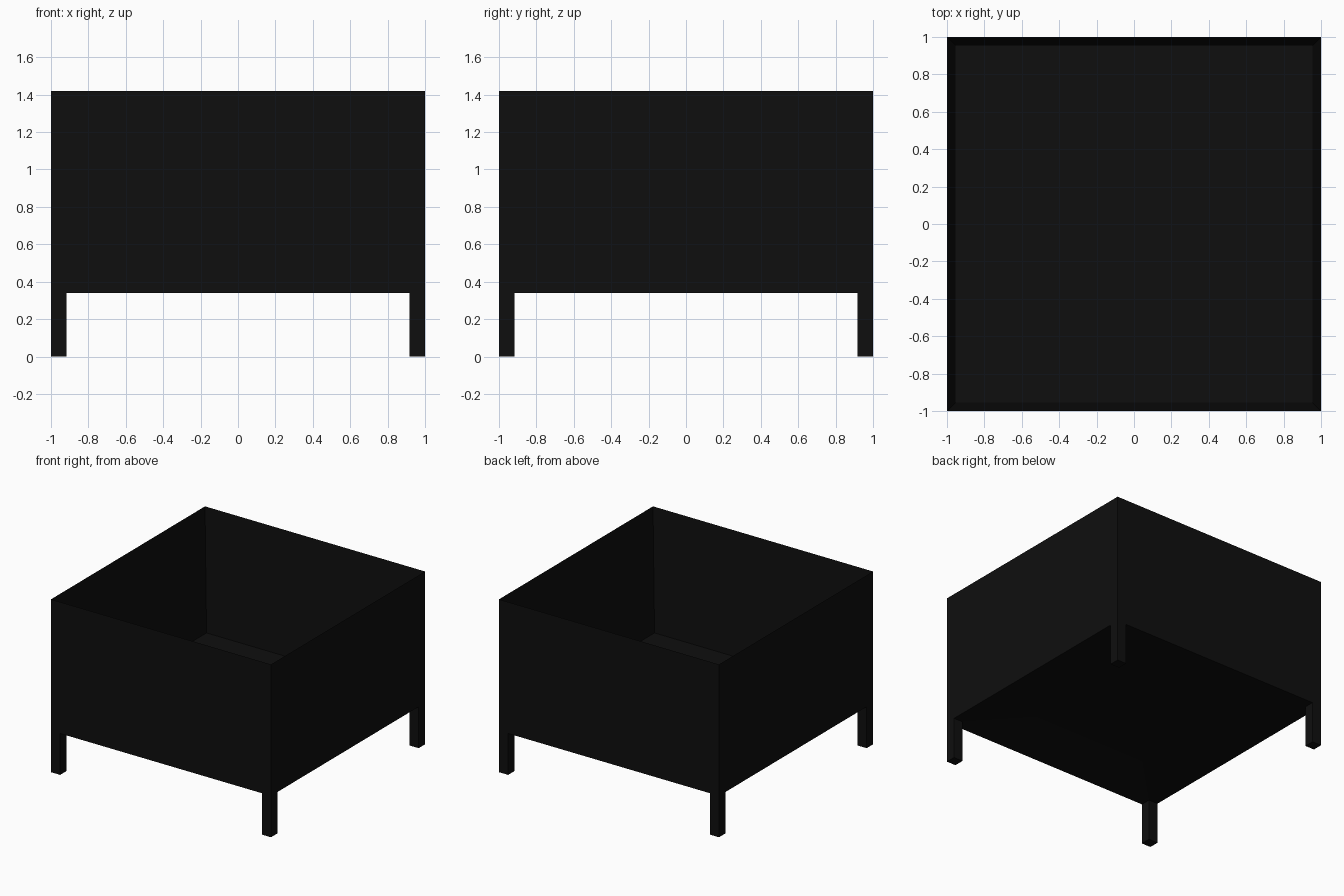
import bpy, bmesh

if "Cube" in bpy.data.objects:
    bpy.data.objects.remove(bpy.data.objects["Cube"])

H, LEG, FLOOR, WALL = 1.42, 0.083, 0.34, 0.065

black = bpy.data.materials.new("matte black metal")
black.diffuse_color = (0.0045, 0.0045, 0.0045, 1)
black.use_nodes = True
black.node_tree.nodes["Principled BSDF"].inputs["Base Color"].default_value = black.diffuse_color


def finish(name, bm):
    bmesh.ops.recalc_face_normals(bm, faces=bm.faces)
    me = bpy.data.meshes.new(name)
    bm.to_mesh(me)
    bm.free()
    me.materials.append(black)
    ob = bpy.data.objects.new(name, me)
    bpy.context.collection.objects.link(ob)
    return ob


def cube(lo, hi):
    bm = bmesh.new()
    bmesh.ops.create_cube(bm, size=1)
    for v in bm.verts:
        v.co = [(a + b) / 2 + c * (b - a) for a, b, c in zip(lo, hi, v.co)]
    return bm


def inset_push(bm, direction, thickness, depth):
    """Inset the face looking up or down and push it into the body."""
    bm.normal_update()
    f = max(bm.faces, key=lambda f: f.normal.z * direction)
    bmesh.ops.inset_region(bm, faces=[f], thickness=thickness)
    for v in f.verts:
        v.co.z -= direction * depth


# Open box: hollow from above, shallow square recess underneath
bm = cube((-1, -1, FLOOR), (1, 1, H))
inset_push(bm, 1, WALL, H - FLOOR - 0.07)
# after the hollow, the only downward face is the underside
faces = [f for f in bm.faces if all(abs(v.co.z - FLOOR) < 1e-5 for v in f.verts)]
bmesh.ops.inset_region(bm, faces=faces, thickness=0.68)
for v in faces[0].verts:
    v.co.z += 0.015
finish("planter_box", bm)

# Four corner legs
for sx, side in ((-1, "left"), (1, "right")):
    for sy, end in ((-1, "front"), (1, "back")):
        xs = sorted((sx, sx * (1 - LEG)))
        ys = sorted((sy, sy * (1 - LEG)))
        finish(f"{end}_{side}_leg", cube((xs[0], ys[0], 0), (xs[1], ys[1], FLOOR)))
